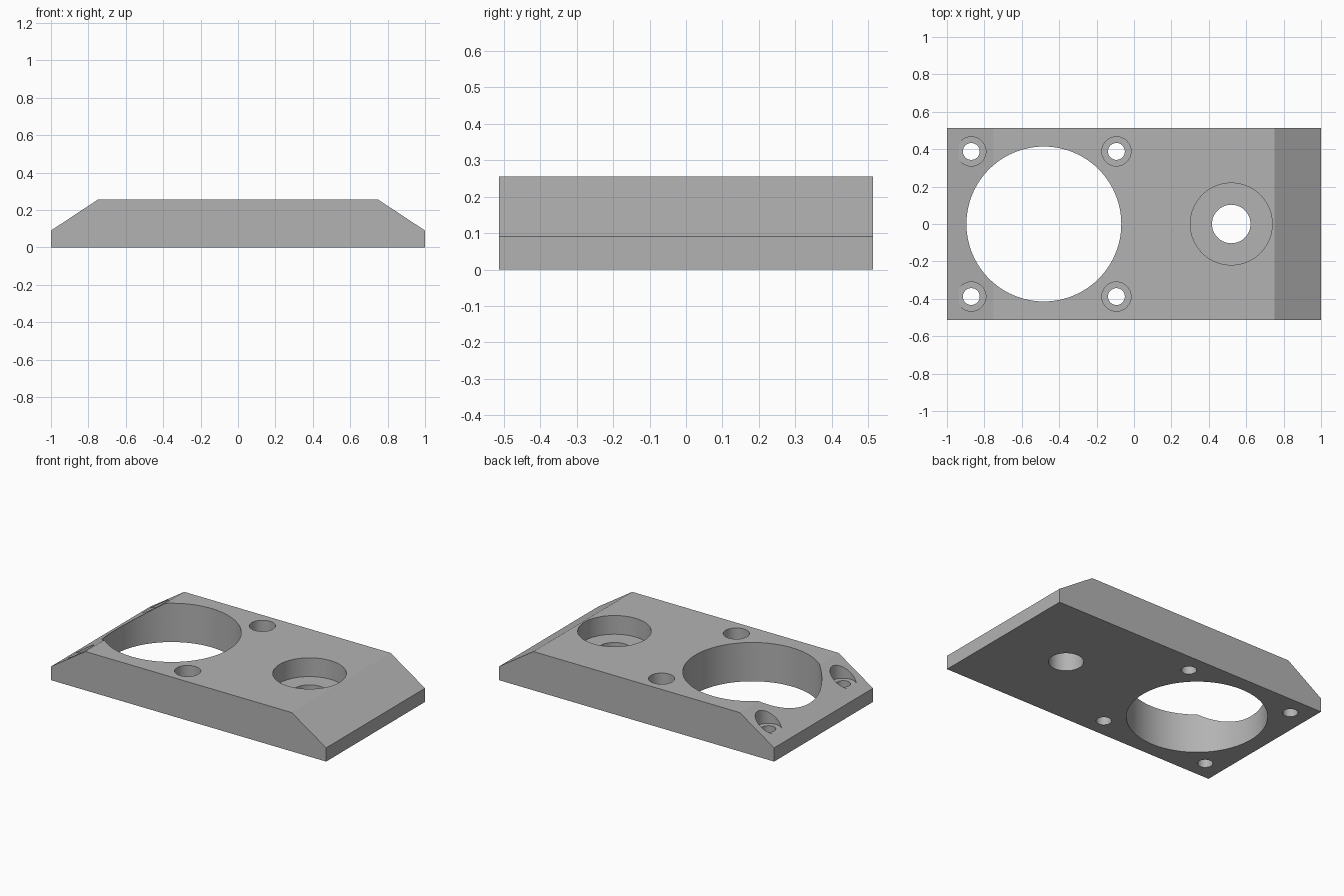
import bpy, bmesh, math

cube = bpy.data.objects.get("Cube")
if cube:
    bpy.data.objects.remove(cube, do_unlink=True)

HALF_LENGTH, HALF_WIDTH, HEIGHT = 1.0, 0.513, 0.255
FLAT_HALF, EDGE_HEIGHT = 0.75, 0.09
SEAT = 0.132          # floor height of the counterbores
SEGMENTS = 96


def make_object(name, bm):
    bmesh.ops.recalc_face_normals(bm, faces=bm.faces)
    mesh = bpy.data.meshes.new(name)
    bm.to_mesh(mesh)
    bm.free()
    obj = bpy.data.objects.new(name, mesh)
    bpy.context.collection.objects.link(obj)
    return obj


def add_bore(bm, x, y, profile):
    """Add a closed turned solid from (radius, height) pairs."""
    rings = []
    for r, z in profile:
        angles = [2 * math.pi * i / SEGMENTS for i in range(SEGMENTS)]
        rings.append([bm.verts.new((x + r * math.cos(a), y + r * math.sin(a), z))
                      for a in angles])
    for low, high in zip(rings, rings[1:]):
        for i in range(SEGMENTS):
            j = (i + 1) % SEGMENTS
            bm.faces.new((low[i], low[j], high[j], high[i]))
    bm.faces.new(rings[0][::-1])
    bm.faces.new(rings[-1])


def counterbore(hole, seat):
    return [(hole, -0.1), (hole, SEAT), (seat, SEAT), (seat, 0.4)]


# Plate with sloped ends
bm = bmesh.new()
outline = [(-HALF_LENGTH, 0), (HALF_LENGTH, 0), (HALF_LENGTH, EDGE_HEIGHT),
           (FLAT_HALF, HEIGHT), (-FLAT_HALF, HEIGHT), (-HALF_LENGTH, EDGE_HEIGHT)]
face = bm.faces.new([bm.verts.new((x, -HALF_WIDTH, z)) for x, z in outline])
extruded = bmesh.ops.extrude_face_region(bm, geom=[face])["geom"]
bmesh.ops.translate(bm, vec=(0, 2 * HALF_WIDTH, 0),
                    verts=[v for v in extruded if isinstance(v, bmesh.types.BMVert)])
plate = make_object("mounting_plate", bm)

# Bores: large opening, shaft hole and four screw holes
bm = bmesh.new()
add_bore(bm, -0.482, 0, [(0.414, -0.1), (0.414, 0.4)])
add_bore(bm, 0.52, 0, counterbore(0.103, 0.219))
for dx in (-0.388, 0.388):
    for y in (-0.388, 0.388):
        add_bore(bm, -0.482 + dx, y, counterbore(0.045, 0.078))
cutter = make_object("bore_cutter", bm)
cutter.hide_render = True

# Cut the bores, then drop the cutter
bpy.ops.object.select_all(action="DESELECT")
bpy.context.view_layer.objects.active = plate
plate.select_set(True)
cut = plate.modifiers.new("bores", "BOOLEAN")
cut.operation = "DIFFERENCE"
cut.solver = "EXACT"
cut.object = cutter
bpy.ops.object.modifier_apply(modifier=cut.name)
bpy.data.objects.remove(cutter, do_unlink=True)

# Single grey finish
grey = bpy.data.materials.new("plain_grey")
grey.use_nodes = True
colour = (0.45, 0.45, 0.45, 1)
grey.diffuse_color = colour
grey.node_tree.nodes["Principled BSDF"].inputs["Base Color"].default_value = colour
plate.data.materials.clear()
plate.data.materials.append(grey)
bpy.ops.object.shade_smooth_by_angle(angle=math.radians(25))
